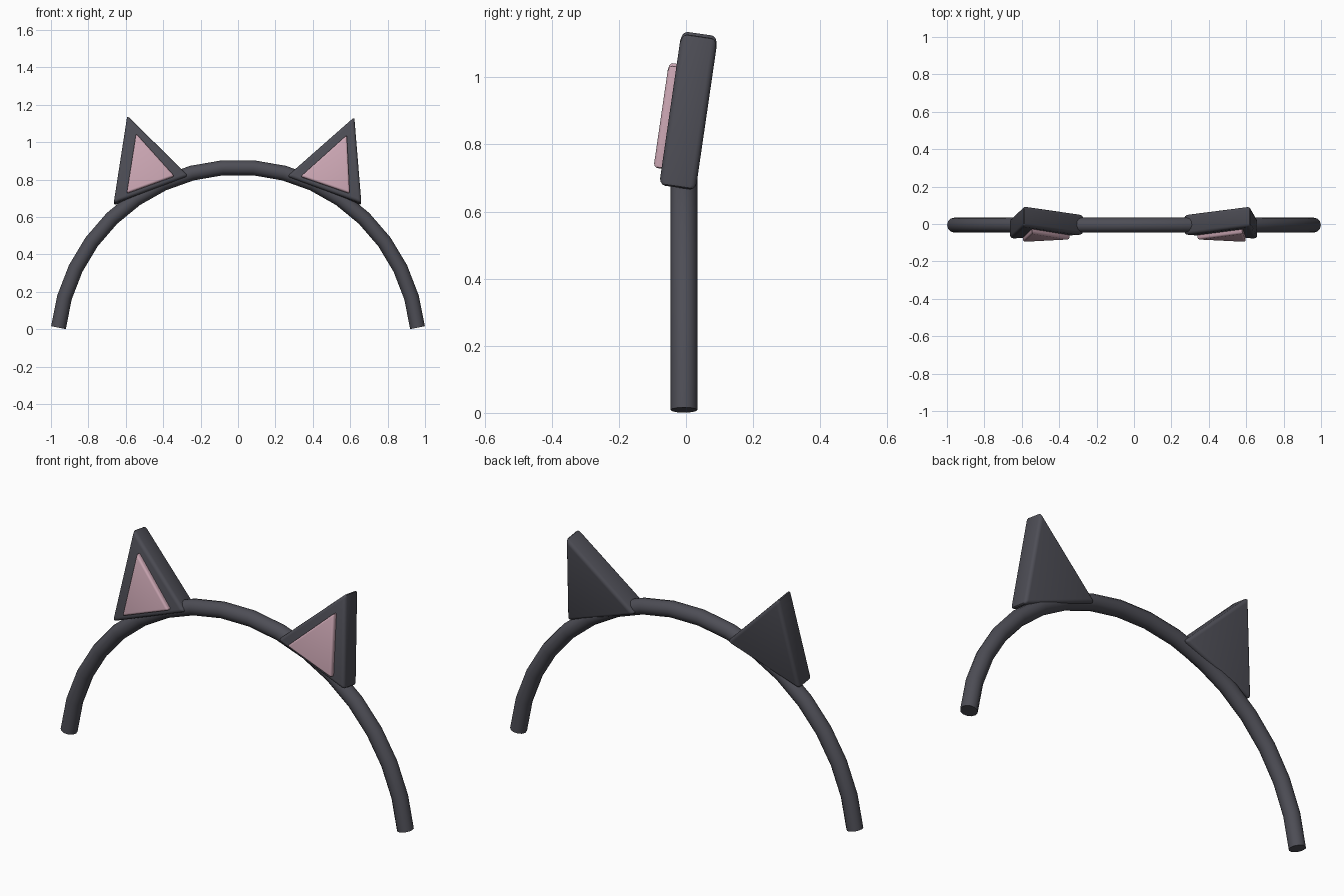
import bpy, bmesh
from math import sin, cos, radians
from mathutils import Vector

cube = bpy.data.objects.get("Cube")
if cube:
    bpy.data.objects.remove(cube, do_unlink=True)


def material(name, rgb):
    m = bpy.data.materials.new(name)
    m.use_nodes = True
    m.diffuse_color = (*rgb, 1)
    m.node_tree.nodes["Principled BSDF"].inputs["Base Color"].default_value = (*rgb, 1)
    return m


charcoal = material("charcoal", (0.075, 0.075, 0.092))
pink = material("soft pink", (0.61, 0.39, 0.46))


def finish(obj, mat, angle):
    obj.data.materials.clear()
    obj.data.materials.append(mat)
    bpy.ops.object.select_all(action="DESELECT")
    obj.select_set(True)
    bpy.context.view_layer.objects.active = obj
    bpy.ops.object.convert(target="MESH")
    bpy.ops.object.shade_smooth_by_angle(angle=radians(angle))


# Headband: round tube swept along an arc, with flat capped ends
SEGMENTS, RADIUS, CENTRE_Z, END = 17, 0.966, -0.099, 6.4
curve = bpy.data.curves.new("headband", "CURVE")
curve.dimensions = "3D"
curve.bevel_depth = 0.04
curve.bevel_resolution = 4
curve.use_fill_caps = True
path = curve.splines.new("POLY")
path.points.add(SEGMENTS)
for i, p in enumerate(path.points):
    a = radians(END + (180 - 2 * END) * i / SEGMENTS)
    p.co = (RADIUS * cos(a), -0.006, CENTRE_Z + RADIUS * sin(a), 1)
band = bpy.data.objects.new("headband", curve)
bpy.context.collection.objects.link(band)
finish(band, charcoal, 40)

# Ears lean back: the front plane and its inward normal
LEAN = radians(8.3)
INWARD = Vector((0, cos(LEAN), -sin(LEAN)))


def on_face(x, z):
    return Vector((x, -0.08 + (z - 0.68) * sin(LEAN) / cos(LEAN), z))


def triangle_block(name, corners, start, end, bevel, mat):
    """Triangular prism between two depths behind the ear's front plane."""
    bm = bmesh.new()
    front = [bm.verts.new(on_face(*c) + INWARD * start) for c in corners]
    back = [bm.verts.new(on_face(*c) + INWARD * end) for c in corners]
    bm.faces.new(front)
    bm.faces.new(back[::-1])
    for i in range(3):
        j = (i + 1) % 3
        bm.faces.new((front[j], front[i], back[i], back[j]))
    bmesh.ops.recalc_face_normals(bm, faces=bm.faces)
    mesh = bpy.data.meshes.new(name)
    bm.to_mesh(mesh)
    bm.free()
    obj = bpy.data.objects.new(name, mesh)
    bpy.context.collection.objects.link(obj)
    mod = obj.modifiers.new("rounded edges", "BEVEL")
    mod.width = bevel
    mod.segments = 3
    finish(obj, mat, 35)


# Corners as (x, z): tip, outer base, inner base
ears = {
    "right": ([(-0.592, 1.145), (-0.665, 0.675), (-0.265, 0.822)],
              [(-0.545, 1.045), (-0.595, 0.725), (-0.34, 0.817)]),
    "left": ([(0.622, 1.137), (0.660, 0.675), (0.262, 0.82)],
             [(0.582, 1.037), (0.597, 0.725), (0.335, 0.815)]),
}
for side, (outer, inner) in ears.items():
    triangle_block(side + "_ear", outer, 0, 0.11, 0.017, charcoal)
    triangle_block(side + "_inner_ear", inner, -0.024, 0.02, 0.011, pink)
